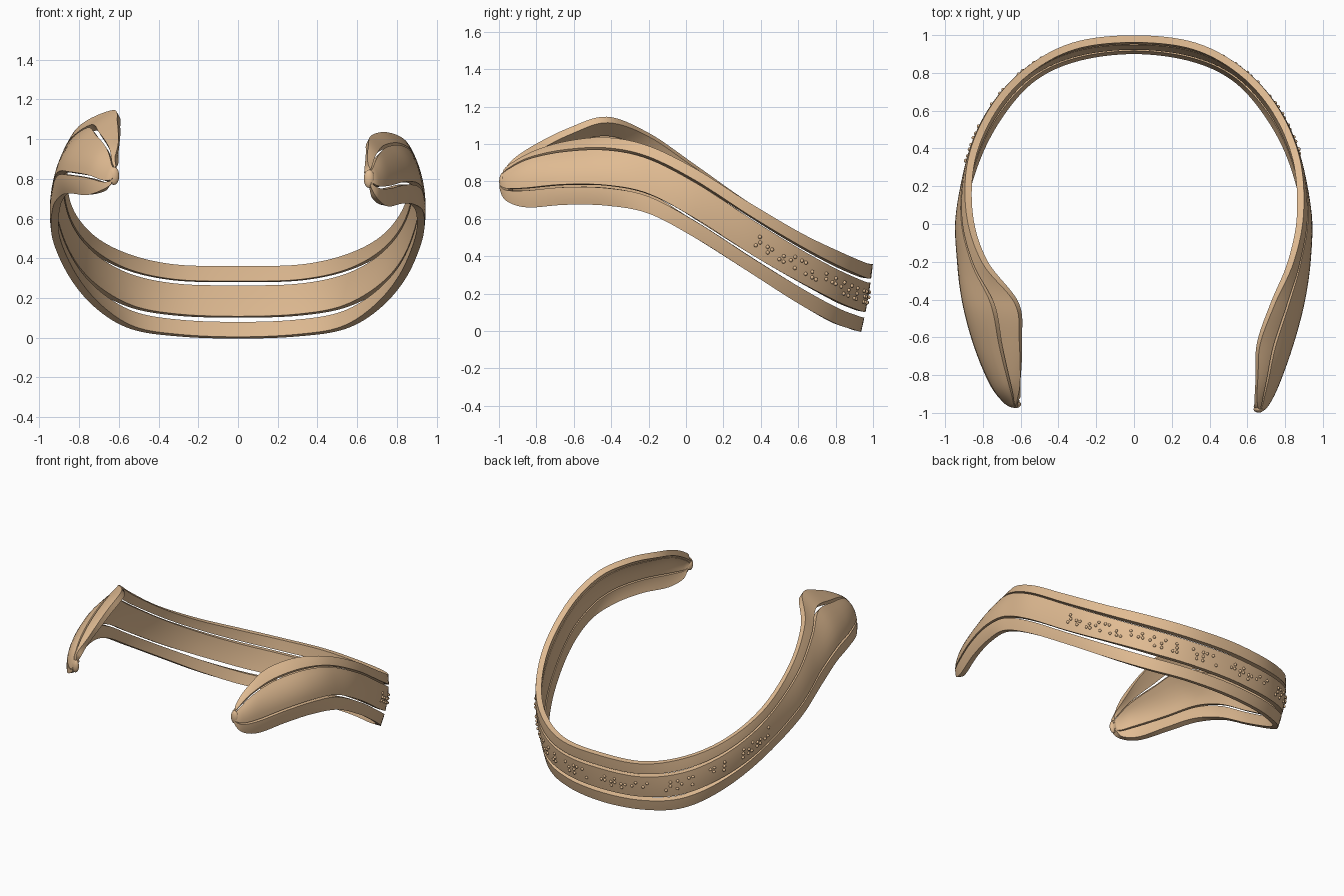
import bpy, bmesh, math, random
from mathutils import Vector

if "Cube" in bpy.data.objects:
    bpy.data.objects.remove(bpy.data.objects["Cube"])

THICK = 0.038
mat = bpy.data.materials.new("tan")
mat.diffuse_color = (0.75, 0.5, 0.29, 1)
mat.use_nodes = True
mat.node_tree.nodes["Principled BSDF"].inputs["Base Color"].default_value = mat.diffuse_color

# Cross-section stations: bottom, middle and top point of the whole band
CENTRE = [(0, .918, 0), (0, .955, .18), (0, .98, .36)]
BACK = [
    [(.30, .88, .012), (.31, .92, .19), (.32, .942, .367)],
    [(.53, .775, .05), (.55, .81, .238), (.57, .805, .425)],
    [(.70, .59, .155), (.74, .61, .345), (.75, .60, .525)],
    [(.83, .35, .31), (.86, .36, .49), (.86, .34, .68)],
]
RIGHT_END = [
    [(.91, .05, .50), (.92, .05, .69), (.88, .05, .86)],
    [(.915, -.20, .63), (.90, -.20, .82), (.83, -.20, .98)],
    [(.87, -.42, .675), (.865, -.42, .865), (.735, -.42, 1.02)],
    [(.81, -.64, .68), (.80, -.65, .865), (.66, -.63, 1.00)],
    [(.74, -.84, .665), (.735, -.85, .84), (.65, -.80, .95)],
    [(.69, -.95, .70), (.69, -.95, .81), (.645, -.93, .88)],
    [(.66, -.98, .77), (.66, -.98, .80), (.65, -.975, .84)],
]
LEFT_END = [
    [(-.915, .05, .50), (-.92, .05, .69), (-.87, .05, .88)],
    [(-.915, -.20, .65), (-.895, -.20, .85), (-.79, -.20, 1.05)],
    [(-.875, -.42, .72), (-.85, -.42, .93), (-.62, -.42, 1.13)],
    [(-.82, -.64, .73), (-.79, -.65, .915), (-.60, -.62, 1.07)],
    [(-.75, -.83, .72), (-.71, -.85, .885), (-.60, -.80, .98)],
    [(-.68, -.93, .74), (-.65, -.94, .83), (-.61, -.92, .90)],
    [(-.63, -.955, .78), (-.625, -.955, .815), (-.615, -.95, .85)],
]
mirrored = [[(-x, y, z) for x, y, z in s] for s in BACK]
STATIONS = LEFT_END[::-1] + mirrored[::-1] + [CENTRE] + BACK + RIGHT_END
STATIONS = [[Vector(p) for p in s] for s in STATIONS]
LAST = len(STATIONS) - 1
MID = LAST / 2


def surface(u, v):
    """Point on the band: u runs along the stations, v from bottom to top."""
    i = min(int(u), LAST - 1)
    t = u - i
    rows = [STATIONS[max(0, min(LAST, i + k))] for k in (-1, 0, 1, 2)]
    p = [(1 - v) * (1 - 2 * v) * b + 4 * v * (1 - v) * m + v * (2 * v - 1) * c
         for b, m, c in rows]
    return 0.5 * (2 * p[1] + (p[2] - p[0]) * t
                  + (2 * p[0] - 5 * p[1] + 4 * p[2] - p[3]) * t * t
                  + (3 * p[1] - p[0] - 3 * p[2] + p[3]) * t ** 3)


def frame(u, v):
    """Along, up and outward unit vectors at a point of the band."""
    along = (surface(u + .02, v) - surface(u - .02, v)).normalized()
    up = (surface(u, v + .02) - surface(u, v - .02)).normalized()
    out = along.cross(up).normalized()
    p = surface(u, v)
    if out.x * p.x + out.y * p.y < 0:
        out = -out
    return along, up, out


def finish(bm, name):
    me = bpy.data.meshes.new(name)
    bm.to_mesh(me)
    bm.free()
    me.materials.append(mat)
    ob = bpy.data.objects.new(name, me)
    bpy.context.collection.objects.link(ob)
    bpy.context.view_layer.objects.active = ob
    ob.select_set(True)
    return ob


def strip(name, back, ends, cols=6, per=8):
    """Strip between two v limits, which change from the back to the ends."""
    bm = bmesh.new()
    grid = []
    for i in range(LAST * per + 1):
        u = i / per
        f = max(0, min(1, (abs(u - MID) - 2) / 2.5))
        f = f * f * (3 - 2 * f)
        v0, v1 = (a + (b - a) * f for a, b in zip(back, ends))
        grid.append([bm.verts.new(surface(u, v0 + (v1 - v0) * j / cols))
                     for j in range(cols + 1)])
    for a, b in zip(grid, grid[1:]):
        for j in range(cols):
            bm.faces.new((a[j], b[j], b[j + 1], a[j + 1]))
    ob = finish(bm, name)
    sol = ob.modifiers.new("thickness", 'SOLIDIFY')
    sol.thickness = THICK
    sol.offset = 0
    bpy.ops.object.modifier_apply(modifier=sol.name)


# Three parallel strips
strip("lower_strip", (0.0, 0.21), (0.0, 0.225))
strip("middle_strip", (0.29, 0.725), (0.26, 0.78))
strip("upper_strip", (0.785, 1.0), (0.815, 1.0))

# Rounded tips where the strips meet
bm = bmesh.new()
for s in (STATIONS[0], STATIONS[-1]):
    r = bmesh.ops.create_uvsphere(bm, u_segments=20, v_segments=12, radius=.027)
    bmesh.ops.scale(bm, vec=(1, .7, 1.7), verts=r["verts"])
    bmesh.ops.translate(bm, vec=s[1], verts=r["verts"])
finish(bm, "end_tips")

# Raised dots in small cells along the outside of the middle strip
random.seed(4)
bm = bmesh.new()
u, cell = MID - 4.1, 0
while u < MID + 4.1:
    speed = (surface(u + .05, .51) - surface(u - .05, .51)).length / .1
    slots = [(c, r) for c in (0, 1) for r in (-1, 0, 1)]
    for c, r in random.sample(slots, random.choice((2, 3, 3, 4))):
        uu, vv = u + c * .028 / speed, .51 + r * .078
        pos = surface(uu, vv) + frame(uu, vv)[2] * (THICK / 2 + .002)
        d = bmesh.ops.create_uvsphere(bm, u_segments=12, v_segments=8, radius=.010)
        bmesh.ops.translate(bm, vec=pos, verts=d["verts"])
    cell += 1
    u += (.15 if cell in (4, 6, 9, 14, 17) else .075) / speed
finish(bm, "raised_dots")

bpy.ops.object.shade_smooth_by_angle(angle=math.radians(35))
